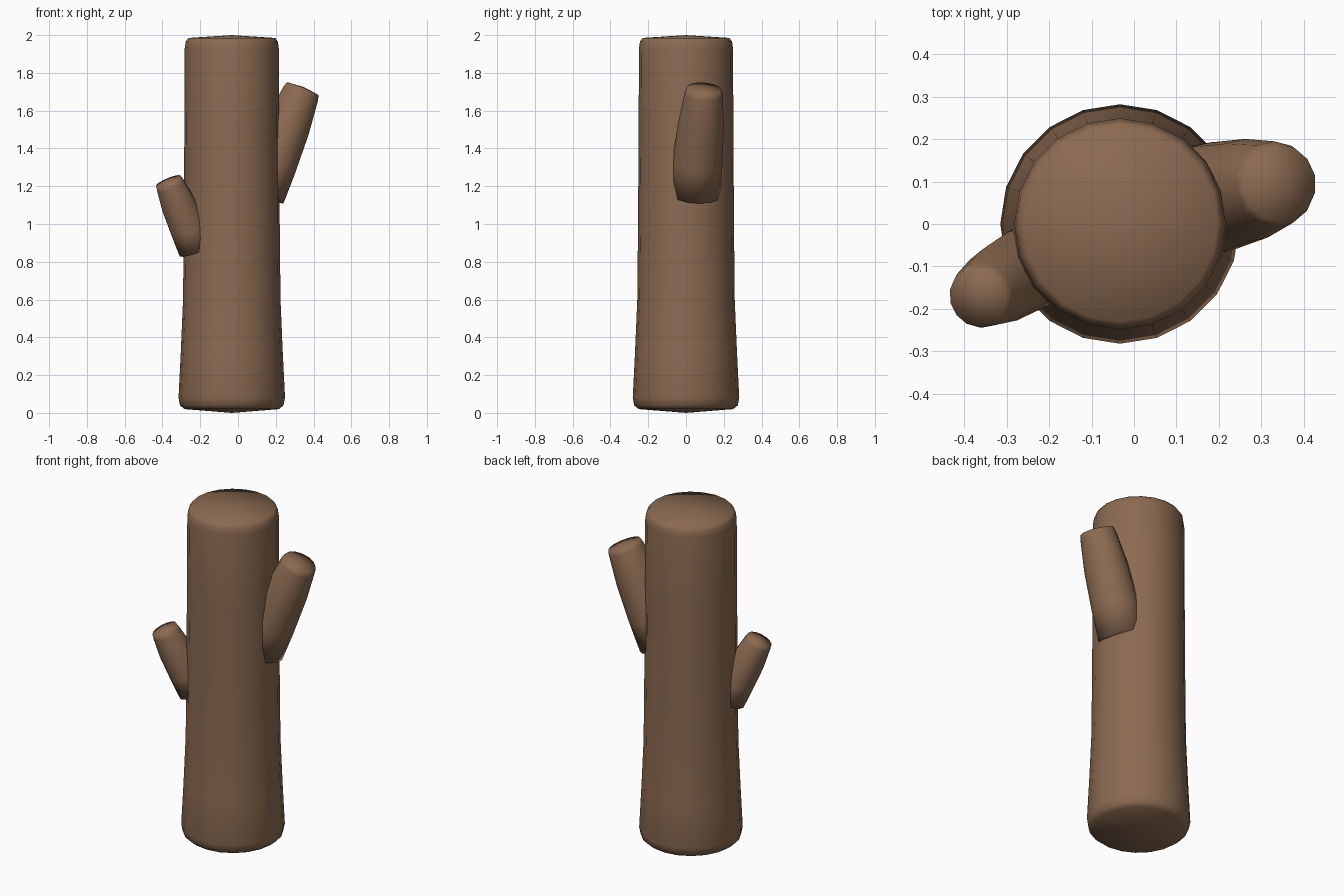
import bpy, bmesh, math
from mathutils import Vector

if "Cube" in bpy.data.objects:
    bpy.data.objects.remove(bpy.data.objects["Cube"])

bark = bpy.data.materials.new("brown_bark")
bark.diffuse_color = (0.26, 0.145, 0.083, 1)
bark.use_nodes = True
bark.node_tree.nodes["Principled BSDF"].inputs["Base Color"].default_value = bark.diffuse_color


def lathe(name, origin, axis, profile, sides):
    """Closed round solid: profile is (radius, distance along axis), poles at both ends."""
    rot = Vector((0, 0, 1)).rotation_difference(Vector(axis))
    bm = bmesh.new()

    def vert(r, h, a):
        p = Vector((r * math.sin(a), r * math.cos(a), h))
        return bm.verts.new(Vector(origin) + rot @ p)

    first = vert(0, profile[0][1], 0)
    last = vert(0, profile[-1][1], 0)
    rings = [[vert(r, h, 2 * math.pi * i / sides) for i in range(sides)]
             for r, h in profile[1:-1]]
    for i in range(sides):
        j = (i + 1) % sides
        bm.faces.new((first, rings[0][i], rings[0][j]))
        bm.faces.new((last, rings[-1][j], rings[-1][i]))
        for a, b in zip(rings, rings[1:]):
            bm.faces.new((a[i], b[i], b[j], a[j]))
    bmesh.ops.recalc_face_normals(bm, faces=bm.faces)
    for f in bm.faces:
        f.smooth = True
    me = bpy.data.meshes.new(name)
    bm.to_mesh(me)
    bm.free()
    me.materials.append(bark)
    ob = bpy.data.objects.new(name, me)
    bpy.context.collection.objects.link(ob)
    return ob


def branch(name, root, tip, r_root, r_tip):
    """Tapered stub from inside the trunk to a gently domed end."""
    d = Vector(tip) - Vector(root)
    n = d.length
    lathe(name, root, d, [(0, 0), (r_root, 0.01), (r_root * 0.98, n * 0.3),
                          ((r_root + r_tip) / 2 + 0.004, n * 0.65), (r_tip, n - 0.035),
                          (r_tip * 0.92, n - 0.008), (0, n + 0.004)], 14)


# Trunk, flared at the foot
lathe("trunk", (-0.033, 0, 0), (0, 0, 1),
      [(0, 0), (0.25, 0.02), (0.274, 0.04), (0.282, 0.08), (0.27, 0.32), (0.258, 0.6),
       (0.254, 1.0), (0.251, 1.5), (0.249, 1.93), (0.244, 1.965), (0.23, 1.985), (0, 2.0)], 20)

# Upper right and lower left branches
branch("right_branch", (0.115, 0.045, 1.15), (0.345, 0.097, 1.722), 0.135, 0.101)
branch("left_branch", (-0.215, -0.085, 0.86), (-0.371, -0.175, 1.235), 0.1, 0.078)
